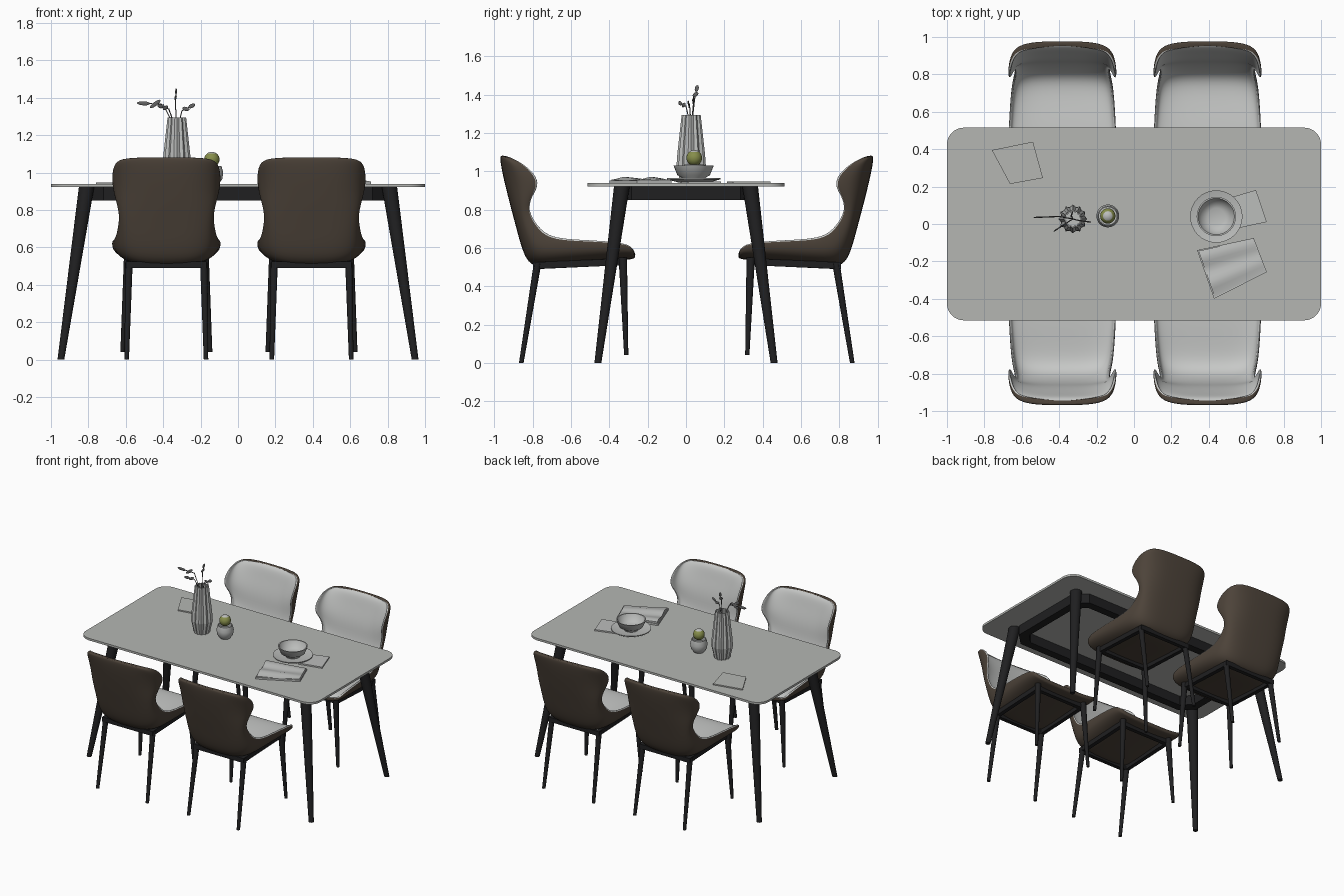
import bpy, bmesh, math
from mathutils import Vector

cube = bpy.data.objects.get("Cube")
if cube:
    bpy.data.objects.remove(cube)


def material(name, r, g, b):
    m = bpy.data.materials.new(name)
    m.use_nodes = True
    m.diffuse_color = (r, g, b, 1)
    m.node_tree.nodes["Principled BSDF"].inputs["Base Color"].default_value = (r, g, b, 1)
    m.node_tree.nodes["Principled BSDF"].inputs["Roughness"].default_value = 0.6
    return m


BLACK = material("black metal", 0.014, 0.014, 0.015)
BROWN = material("brown leather", 0.075, 0.057, 0.042)
PAD = material("light grey upholstery", 0.57, 0.58, 0.57)
STONE = material("grey table stone", 0.46, 0.47, 0.45)
CERAMIC = material("grey ceramic", 0.5, 0.51, 0.5)
LEAF = material("dark grey leaf", 0.13, 0.13, 0.13)
OLIVE = material("olive fruit", 0.24, 0.27, 0.07)


def link(name, data):
    ob = bpy.data.objects.new(name, data)
    bpy.context.scene.collection.objects.link(ob)
    return ob


def loft(name, rings, mats, rule=None, closed=False, angle=35):
    """Skin a list of equal point rings; rule(j) gives the material of ring segment j."""
    bm = bmesh.new()
    loops = [[bm.verts.new(p) for p in ring] for ring in rings]
    n = len(loops[0])
    pairs = list(zip(loops, loops[1:]))
    if closed:
        pairs.append((loops[-1], loops[0]))
    for a, b in pairs:
        for j in range(n):
            k = (j + 1) % n
            f = bm.faces.new((a[j], a[k], b[k], b[j]))
            f.material_index = rule(j) if rule else 0
    if not closed:
        bm.faces.new(loops[0])
        bm.faces.new(loops[-1])
    bmesh.ops.recalc_face_normals(bm, faces=bm.faces)
    me = bpy.data.meshes.new(name)
    bm.to_mesh(me)
    bm.free()
    for m in mats:
        me.materials.append(m)
    ob = link(name, me)
    if angle:
        bpy.ops.object.select_all(action='DESELECT')
        ob.select_set(True)
        bpy.context.view_layer.objects.active = ob
        bpy.ops.object.shade_smooth_by_angle(angle=math.radians(angle))
    return ob


def circle(x, y, z, r, n=32, flute=0):
    return [(x + r * (1 + flute * (-1) ** i) * math.cos(math.tau * i / n),
             y + r * (1 + flute * (-1) ** i) * math.sin(math.tau * i / n), z) for i in range(n)]


def lathe(name, x, y, profile, mat, **kw):
    return loft(name, [circle(x, y, z, r) for r, z in profile], [mat], **kw)


def leg(name, foot, top, r_foot, r_top):
    return loft(name, [circle(*foot, r_foot, 20), circle(*top, r_top, 20)], [BLACK])


def rounded(hx, hy, r, z, steps):
    """Rounded rectangle outline; one step gives chamfered corners."""
    pts = []
    for q, (sx, sy) in enumerate([(1, 1), (-1, 1), (-1, -1), (1, -1)]):
        for i in range(steps + 1):
            a = math.pi / 2 * (q + i / steps)
            pts.append((sx * (hx - r) + r * math.cos(a), sy * (hy - r) + r * math.sin(a), z))
    return pts


def sheet(name, corners, z0, z1, mat):
    return loft(name, [[(x, y, z) for x, y in corners] for z in (z0, z1)], [mat], angle=0)


# Table: slab, apron frame, splayed legs
loft("table_top", [rounded(1, 0.515, 0.09, 0.922, 8), rounded(1, 0.515, 0.09, 0.938, 8)], [STONE])
loft("table_apron", [rounded(0.81, 0.375, 0.09, 0.85, 1), rounded(0.81, 0.375, 0.09, 0.923, 1),
                     rounded(0.75, 0.315, 0.07, 0.923, 1), rounded(0.75, 0.315, 0.07, 0.85, 1)],
     [BLACK], closed=True, angle=0)
for sx in (-1, 1):
    for sy in (-1, 1):
        leg("table_leg", (sx * 0.947, sy * 0.46, 0), (sx * 0.81, sy * 0.335, 0.922), 0.018, 0.041)

# Chair shell stations: outer y, z, wing edge y, z, half width, padding
STATIONS = [
    (-.262, .548, -.266, .575, .255, .02),
    (-.285, .54, -.285, .612, .285, .05),
    (-.36, .532, -.35, .632, .295, .075),
    (-.55, .515, -.52, .642, .288, .09),
    (-.72, .5, -.66, .65, .28, .09),
    (-.815, .503, -.735, .675, .27, .1),
    (-.855, .585, -.785, .73, .258, .08),
    (-.885, .7, -.825, .8, .253, .06),
    (-.915, .81, -.805, .87, .275, .06),
    (-.938, .9, -.765, .925, .29, .06),
    (-.957, .98, -.785, .985, .293, .055),
    (-.968, 1.04, -.85, 1.04, .283, .05),
    (-.97, 1.07, -.9, 1.065, .258, .04),
    (-.966, 1.085, -.93, 1.078, .21, .02),
]
SEG = 14


def shell_ring(y, z, ye, ze, w, pad):
    c, e = Vector((0, y, z)), Vector((0, ye, ze))
    inner = c + (e - c).normalized() * pad
    ring = []
    for start, width, direction in ((c, w, 1), (inner, w - 0.014, -1)):
        for i in range(SEG + 1):
            a = direction * math.pi * (i / SEG - 0.5)
            depth = 1 - max(math.cos(a), 0) ** 0.67
            p = start.lerp(e, depth)
            p.x = width * math.copysign(abs(math.sin(a)) ** 0.67, a)
            ring.append(p)
    return ring


shell = loft("chair_shell", [shell_ring(*s) for s in STATIONS], [BROWN, PAD],
             rule=lambda j: 0 if j < SEG else 1, angle=80)
shell.modifiers.new("smooth", 'SUBSURF').levels = 2
shell.modifiers["smooth"].render_levels = 2

# Chair under-frame and legs
parts = [shell]
frame_loops = []
for inset, z in ((0, .49), (0, .525), (.03, .525), (.03, .49)):
    frame_loops.append([(x * (.215 - inset), -.565 + y * (.235 - inset), z + .02 * (y > 0))
                        for x, y in ((-1, -1), (1, -1), (1, 1), (-1, 1))])
parts.append(loft("chair_frame", frame_loops, [BLACK], closed=True, angle=0))
for s in (-1, 1):
    parts.append(leg("chair_rear_leg", (s * .212, -.86, 0), (s * .2, -.775, .52), .012, .02))
    parts.append(leg("chair_front_leg", (s * .235, -.312, .04), (s * .205, -.33, .55), .011, .022))

# Four chairs share the same parts
for i, (x, y, turn) in enumerate([(-.383, 0, 0), (.393, 0, 0), (-.383, .008, math.pi), (.393, .008, math.pi)]):
    for part in parts:
        ob = part if i == 0 else part.copy()
        if i:
            bpy.context.scene.collection.objects.link(ob)
        ob.location = (x, y, 0)
        ob.rotation_euler = (0, 0, turn)

# Fluted vase with a hollow neck
VX, VY = -.327, .027
loft("vase", [circle(VX, VY, z, r, 24, .08) for r, z in
              ((.052, .938), (.071, 1.03), (.067, 1.09), (.046, 1.295), (.039, 1.295), (.045, 1.2))],
     [CERAMIC], angle=0)

# Sprigs: stems as curves, leaves as flattened spheres
SPRIGS = [((-.4, .04, 1.365), (-.54, .035, 1.372)), ((-.37, 0, 1.34), (-.43, -.04, 1.36)),
          ((-.335, .045, 1.38), (-.33, .06, 1.45)), ((-.3, .02, 1.33), (-.23, .01, 1.365))]
for mid, tip in SPRIGS:
    curve = bpy.data.curves.new("sprig_stem", 'CURVE')
    curve.dimensions = '3D'
    curve.bevel_depth = 0.003
    curve.bevel_resolution = 1
    spline = curve.splines.new('POLY')
    spline.points.add(2)
    for point, co in zip(spline.points, ((VX, VY, 1.22), mid, Vector(mid).lerp(Vector(tip), .6))):
        point.co = (*co, 1)
    curve.materials.append(LEAF)
    link("sprig_stem", curve)
    along = Vector(tip) - Vector(mid)
    for share, turn in ((.75, 0), (.3, .7)):
        bpy.ops.mesh.primitive_uv_sphere_add(segments=10, ring_count=6, radius=1,
                                             location=Vector(mid) + along * share)
        leaf = bpy.context.object
        leaf.name = "sprig_leaf"
        leaf.scale = (.004, .011, along.length * .25)
        leaf.rotation_euler = along.to_track_quat('Z', 'Y').to_euler()
        leaf.rotation_euler.x += turn
        leaf.data.materials.append(LEAF)

# Small pot holding a capped fruit
lathe("fruit_pot", -.14, .043, [(.036, .938), (.056, .965), (.061, 1.0), (.052, 1.035),
                                (.047, 1.035), (.05, 1.0)], CERAMIC)
bpy.ops.mesh.primitive_uv_sphere_add(segments=20, ring_count=14, radius=.041, location=(-.14, .043, 1.07))
fruit = bpy.context.object
fruit.name = "fruit"
fruit.data.materials.append(OLIVE)
fruit.data.materials.append(CERAMIC)
for f in fruit.data.polygons:
    f.use_smooth = True
    f.material_index = int(f.center.z > .03)

# Plate and bowl
lathe("plate", .44, .04, [(.08, .942), (.14, .958), (.14, .964), (.085, .952)], CERAMIC)
lathe("bowl", .44, .04, [(.05, .95), (.055, .963), (.085, .98), (.105, 1.03), (.097, 1.03),
                         (.078, .985), (.045, .972)], CERAMIC, angle=50)

# Flat cards and the folded cloth
sheet("napkin", [(-.76, .395), (-.54, .44), (-.487, .246), (-.663, .214)], .938, .947, STONE)
sheet("card", [(.47, .128), (.652, .182), (.71, .011), (.535, -.027)], .938, .948, CERAMIC)
corners = [Vector(c) for c in ((.337, -.14), (.64, -.075), (.71, -.257), (.428, -.4))]
sheet("cloth_base", corners, .938, .951, CERAMIC)
rows = []
for i in range(13):
    u = i / 12
    a, b = corners[0].lerp(corners[3], u * .95 + .02), corners[1].lerp(corners[2], u * .95 + .02)
    ridge = .958 + .007 * math.sin(u * 11)
    rows.append([(*a.lerp(b, .02), .948), (*a.lerp(b, .02), ridge + .006), (*a.lerp(b, .5), ridge),
                 (*a.lerp(b, .98), .956), (*a.lerp(b, .98), .948)])
loft("cloth_folds", rows, [CERAMIC], angle=40)
